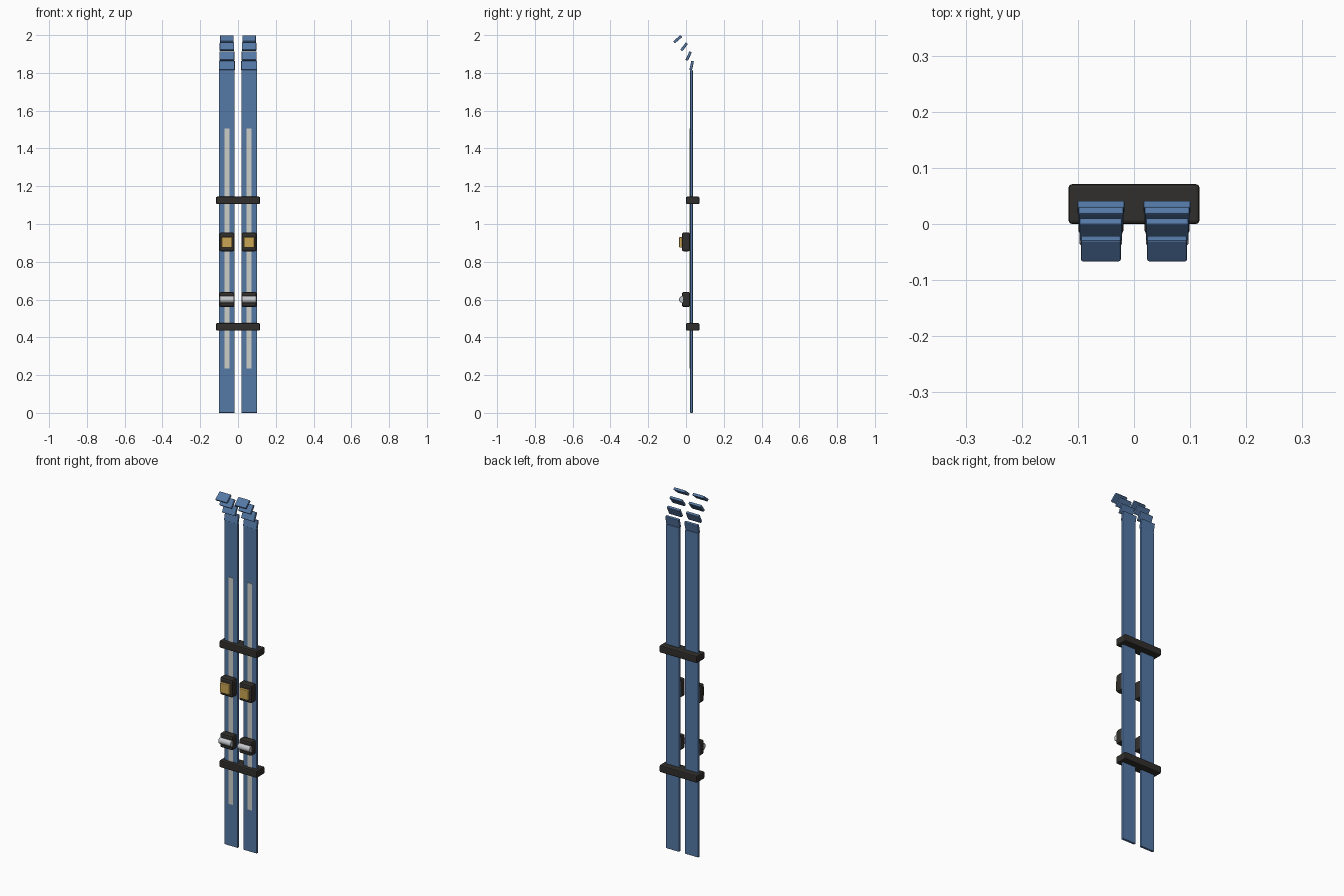
import bpy, math

if "Cube" in bpy.data.objects:
    bpy.data.objects.remove(bpy.data.objects["Cube"])


def mat(name, rgb):
    m = bpy.data.materials.new(name)
    m.diffuse_color = (*rgb, 1)
    m.use_nodes = True
    m.node_tree.nodes["Principled BSDF"].inputs["Base Color"].default_value = m.diffuse_color
    return m


BLUE = mat("ski_blue", (0.09, 0.19, 0.38))
PALE = mat("pale_stripe", (0.62, 0.62, 0.58))
BLACK = mat("black_rubber", (0.03, 0.028, 0.025))
GOLD = mat("gold", (0.60, 0.38, 0.09))
STEEL = mat("steel", (0.55, 0.57, 0.60))


def finish(o, name, m, bevel):
    o.name = name
    o.data.materials.append(m)
    if bevel:
        b = o.modifiers.new("bevel", 'BEVEL')
        b.width, b.segments = bevel, 2
    return o


def box(name, loc, size, m, bevel=0.0, tilt=0.0):
    bpy.ops.mesh.primitive_cube_add(size=1, location=loc)
    o = bpy.context.object
    o.scale = size
    bpy.ops.object.transform_apply(location=False, rotation=False, scale=True)
    o.rotation_euler.x = -math.radians(tilt)
    return finish(o, name, m, bevel)


SKI_Y, THICK = 0.029, 0.014
# tip plates: y, z, width, tilt in degrees
TIP = [(0.030, 1.839, 0.084, 12), (0.014, 1.889, 0.080, 25),
       (-0.010, 1.938, 0.076, 38), (-0.044, 1.9785, 0.071, 50)]

for side, x in (("left", -0.059), ("right", 0.059)):
    # ski board and stepped upturned tip
    box(side + "_ski_board", (x, SKI_Y, 0.9075), (0.083, THICK, 1.815), BLUE, 0.003)
    for i, (y, z, w, a) in enumerate(TIP):
        box(f"{side}_tip_plate_{i + 1}", (x, y, z), (w, THICK, 0.05), BLUE, 0.003, a)
    # centre stripe
    box(side + "_stripe", (x, 0.0215, 0.87), (0.027, 0.004, 1.27), PALE)
    # toe binding with gold pad
    box(side + "_toe_binding", (x, 0.0, 0.905), (0.08, 0.044, 0.10), BLACK, 0.010)
    box(side + "_toe_pad", (x, -0.024, 0.903), (0.055, 0.024, 0.055), GOLD, 0.003)
    # heel binding with metal roller
    box(side + "_heel_binding", (x, 0.0, 0.60), (0.08, 0.044, 0.08), BLACK, 0.010)
    bpy.ops.mesh.primitive_cylinder_add(vertices=24, radius=0.018, depth=0.076,
                                        location=(x, -0.019, 0.60),
                                        rotation=(0, math.pi / 2, 0))
    finish(bpy.context.object, side + "_heel_roller", STEEL, 0.002)
    bpy.ops.object.shade_smooth_by_angle()

# straps holding the pair together
for name, z in (("lower_strap", 0.455), ("upper_strap", 1.125)):
    box(name, (0, 0.0355, z), (0.233, 0.071, 0.04), BLACK, 0.006)
